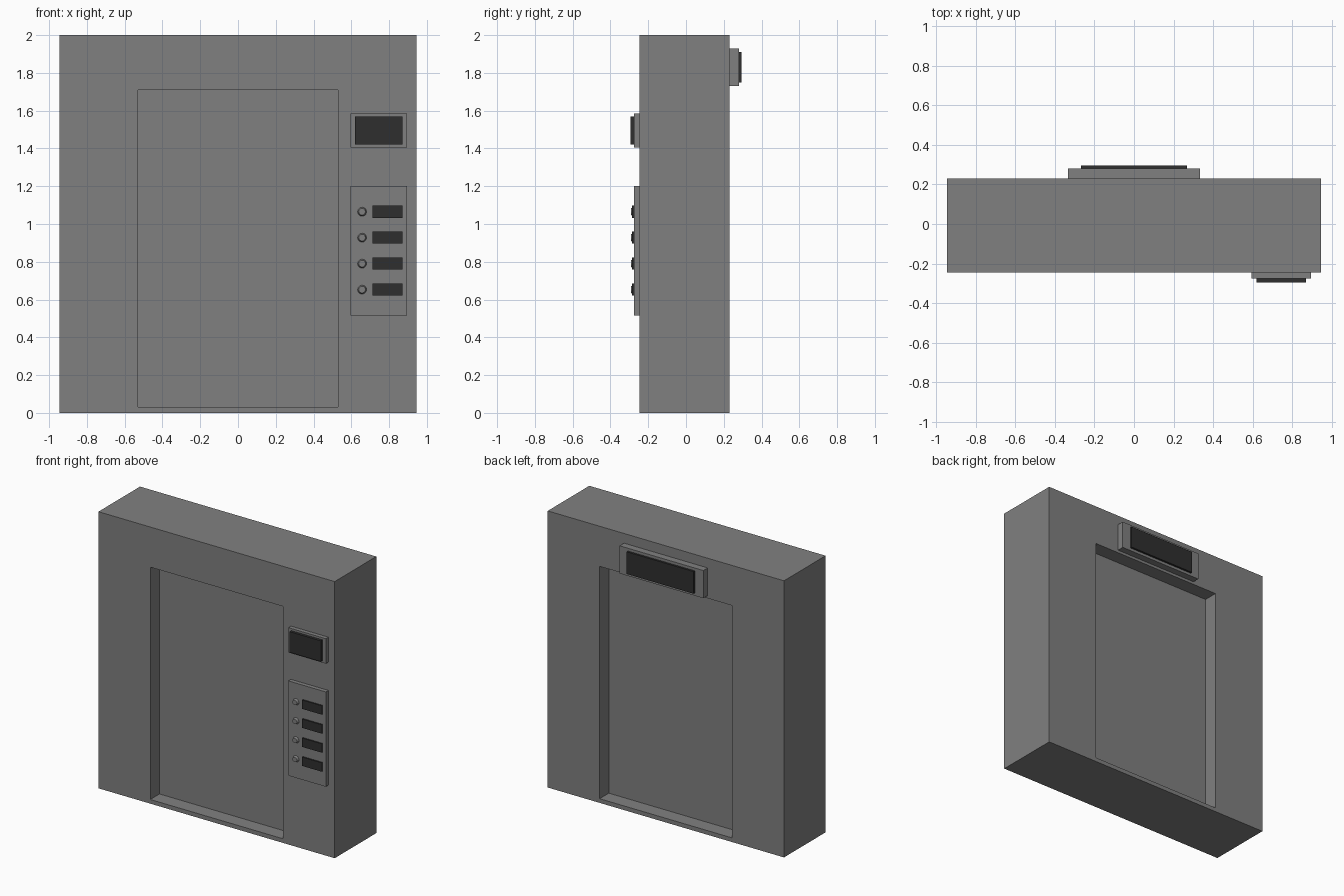
import bpy, bmesh, math
from mathutils import Matrix

if "Cube" in bpy.data.objects:
    bpy.data.objects.remove(bpy.data.objects["Cube"])


def material(name, v):
    m = bpy.data.materials.new(name)
    m.diffuse_color = (v, v, v, 1)
    m.use_nodes = True
    m.node_tree.nodes["Principled BSDF"].inputs["Base Color"].default_value = m.diffuse_color
    return m


GREY = material("grey metal", 0.216)
DARK = material("dark display", 0.028)


def finish(bm, name, mat):
    mesh = bpy.data.meshes.new(name)
    bmesh.ops.recalc_face_normals(bm, faces=bm.faces)
    bm.to_mesh(mesh)
    bm.free()
    mesh.materials.append(mat)
    ob = bpy.data.objects.new(name, mesh)
    bpy.context.collection.objects.link(ob)
    return ob


def box_bm(x, y, z):
    bm = bmesh.new()
    bmesh.ops.create_cube(bm, size=1)
    for v in bm.verts:
        v.co = [r[0] if c < 0 else r[1] for c, r in zip(v.co, (x, y, z))]
    return bm


def box(name, x, y, z, mat):
    return finish(box_bm(x, y, z), name, mat)


FRONT, BACK = -0.245, 0.23
DOOR_X, DOOR_Z, RECESS = 0.53, (0.03, 1.71), 0.105

# Wall block with a door opening sunk into the front and the back
bm = box_bm((-0.945, 0.945), (FRONT, BACK), (0, 2))
for side in (-1, 1):
    face = next(f for f in bm.faces if f.normal.y * side > 0.9)
    bmesh.ops.inset_region(bm, faces=[face], thickness=0.02)
    for v in face.verts:
        v.co.x = math.copysign(DOOR_X, v.co.x)
        v.co.z = DOOR_Z[0] if v.co.z < 1 else DOOR_Z[1]
    bmesh.ops.inset_region(bm, faces=[face], thickness=0)
    for v in face.verts:
        v.co.y -= side * RECESS
finish(bm, "wall_with_doorways", GREY)

# Floor display beside the front door
box("front_display_frame", (0.595, 0.895), (-0.275, FRONT), (1.405, 1.585), GREY)
box("front_display_screen", (0.62, 0.87), (-0.295, -0.275), (1.42, 1.57), DARK)

# Button panel with four buttons and their label plates
box("button_panel", (0.595, 0.895), (-0.275, FRONT), (0.515, 1.2), GREY)
for i in range(4):
    z = 1.065 - i * 0.1375
    box(f"button_label_{i + 1}", (0.713, 0.87), (-0.285, -0.275),
        (z - 0.032, z + 0.032), DARK)
    bm = bmesh.new()
    bmesh.ops.create_cone(bm, cap_ends=True, segments=12, radius1=0.024,
                          radius2=0.018, depth=0.016,
                          matrix=Matrix.Translation((0.657, -0.283, z))
                          @ Matrix.Rotation(math.pi / 2, 4, 'X'))
    finish(bm, f"button_{i + 1}", GREY)

# Display above the back door
box("back_display_frame", (-0.335, 0.335), (BACK, 0.28), (1.73, 1.93), GREY)
box("back_display_screen", (-0.268, 0.268), (0.28, 0.295), (1.75, 1.91), DARK)
